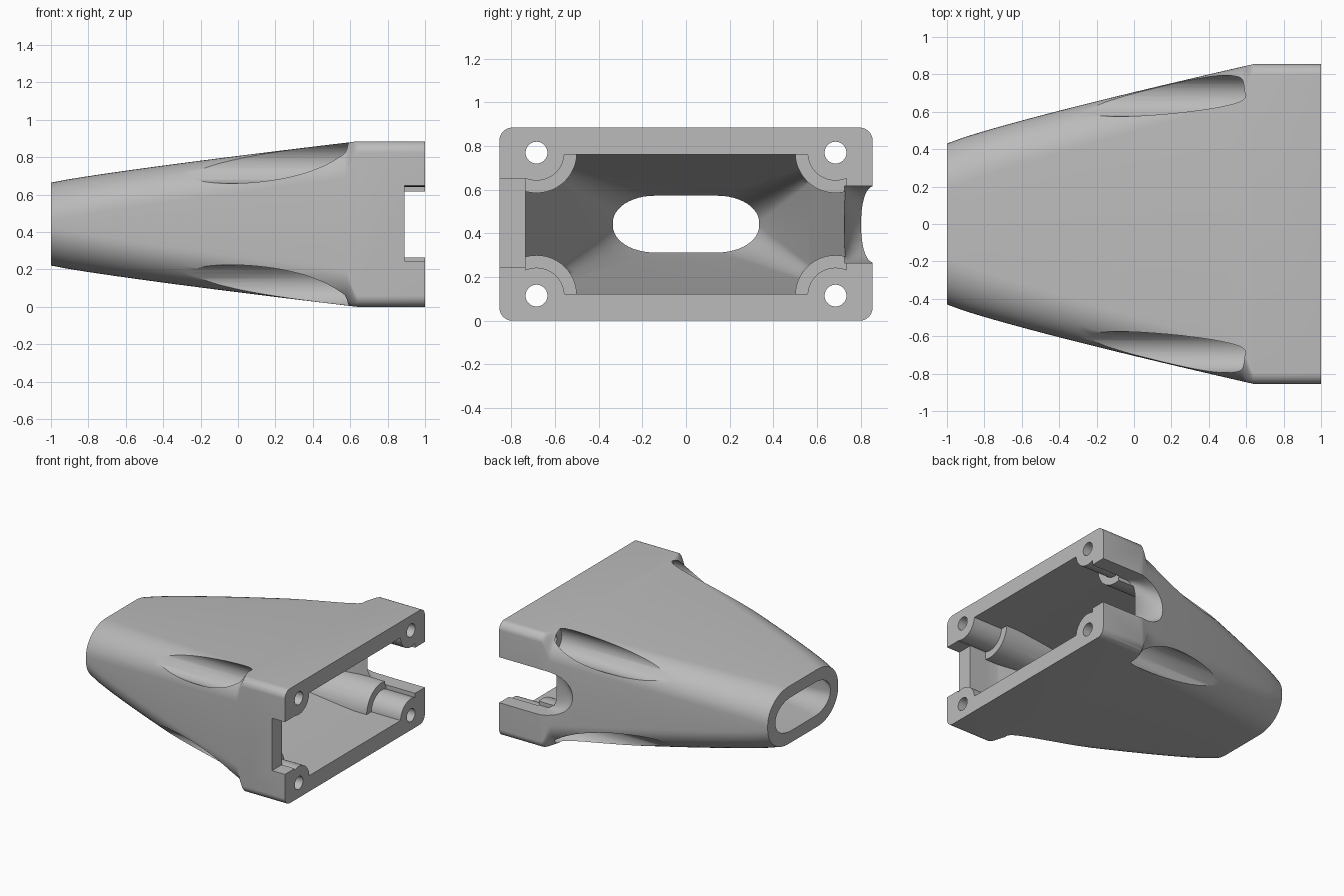
import bpy, bmesh, math
from mathutils import Matrix

cube = bpy.data.objects.get("Cube")
if cube:
    bpy.data.objects.remove(cube, do_unlink=True)

MID = 0.4425          # height of the long axis
TAPER_END = 0.64      # where the taper meets the straight collar
SCREW_Y, SCREW_Z = 0.685, 0.3275

grey = bpy.data.materials.new("light_grey")
grey.use_nodes = True
grey.diffuse_color = (0.5, 0.5, 0.5, 1)
grey.node_tree.nodes["Principled BSDF"].inputs["Base Color"].default_value = (0.5, 0.5, 0.5, 1)


def finish(bm, name):
    bmesh.ops.recalc_face_normals(bm, faces=bm.faces)
    mesh = bpy.data.meshes.new(name)
    bm.to_mesh(mesh)
    bm.free()
    obj = bpy.data.objects.new(name, mesh)
    bpy.context.collection.objects.link(obj)
    mesh.materials.append(grey)
    return obj


def skin(name, outlines):
    """Join matching outlines into one closed solid."""
    bm = bmesh.new()
    rings = [[bm.verts.new(p) for p in outline] for outline in outlines]
    for a, b in zip(rings, rings[1:]):
        for i in range(len(a)):
            j = (i + 1) % len(a)
            bm.faces.new((a[i], a[j], b[j], b[i]))
    bm.faces.new(rings[0])
    bm.faces.new(rings[-1])
    return finish(bm, name)


def rounded_rect(x, hy, hz, ry, rz, steps=12):
    """Rectangle across x with elliptical corners."""
    pts = []
    for q, (sy, sz) in enumerate([(1, 1), (-1, 1), (-1, -1), (1, -1)]):
        for i in range(steps + 1):
            a = (q + i / steps) * math.pi / 2
            pts.append((x, sy * (hy - ry) + ry * math.cos(a),
                        MID + sz * (hz - rz) + rz * math.sin(a)))
    return pts


def taper(x, narrow, wide):
    t = min(max((x + 1) / (TAPER_END + 1), 0), 1)
    return [a + (b - a) * t ** 0.88 for a, b in zip(narrow, wide)]


def shell_section(x):
    # Corners stay soft along the taper and tighten where the collar begins
    hy, hz, ry, rz = taper(x, (0.43, 0.2215, 0.25, 0.205), (0.855, 0.4425, 0.19, 0.19))
    k = min(max((x - 0.57) / (TAPER_END - 0.57), 0), 1)
    k = k * k * (3 - 2 * k)
    return rounded_rect(x, hy, hz, ry + (0.06 - ry) * k, rz + (0.06 - rz) * k)


def cavity_section(x):
    return rounded_rect(x, *taper(x, (0.335, 0.13, 0.19, 0.122), (0.735, 0.32, 0.005, 0.005)))


def rod(name, x0, x1, radius, sy, sz):
    bm = bmesh.new()
    place = Matrix.Translation(((x0 + x1) / 2, sy * SCREW_Y, MID + sz * SCREW_Z))
    bmesh.ops.create_cone(bm, cap_ends=True, segments=48, radius1=radius, radius2=radius,
                          depth=x1 - x0, matrix=place @ Matrix.Rotation(math.pi / 2, 4, 'Y'))
    return finish(bm, name)


def slot_section(y, depth):
    """Slot outline across y, open towards the collar, with a curved end."""
    pts = [(1.1, y, 0.265), (1.1, y, 0.617)]
    for i in range(25):
        a = math.pi * (0.5 + i / 24)
        pts.append((0.68 + depth * math.cos(a), y, 0.441 + 0.176 * math.sin(a)))
    return pts


def cut(target, cutter):
    mod = target.modifiers.new("cut", 'BOOLEAN')
    mod.operation = 'DIFFERENCE'
    mod.solver = 'EXACT'
    mod.object = cutter
    bpy.context.view_layer.objects.active = target
    bpy.ops.object.modifier_apply(modifier=mod.name)
    bpy.data.objects.remove(cutter, do_unlink=True)


# Outer shell and the cavity that hollows it
stations = [-1 + 1.57 * i / 18 for i in range(19)]
blend = [0.57 + (TAPER_END - 0.57) * i / 6 for i in range(1, 7)]
shell = skin("tapered_housing", [shell_section(x) for x in stations + blend + [1]])
cavity = skin("cavity", [cavity_section(x) for x in [-1.05] + stations + [TAPER_END, 1.05]])

# Stepped screw bosses stay solid inside the cavity
corners = [(sy, sz) for sy in (-1, 1) for sz in (-1, 1)]
for sy, sz in corners:
    cut(cavity, rod("boss_front", 0.7, 1, 0.128, sy, sz))
    cut(cavity, rod("boss_back", -0.5, 0.75, 0.185, sy, sz))
cut(shell, cavity)

# Screw head pockets and through holes
for sy, sz in corners:
    cut(shell, rod("screw_pocket", -0.7, 0.66, 0.11, sy, sz))
    cut(shell, rod("screw_hole", 0.5, 1.1, 0.05, sy, sz))

# Shallow notch in the front wall
notch = [(0.89, 0.245), (1.1, 0.245), (1.1, 0.65), (0.89, 0.65)]
cut(shell, skin("front_notch", [[(x, y, z) for x, z in notch] for y in (-1, -0.73)]))

# Deep opening in the back wall, its curved end flaring outwards
flare = [(0.726, 0.09), (0.745, 0.17), (0.77, 0.225), (0.80, 0.27), (0.88, 0.36)]
cut(shell, skin("back_opening", [slot_section(y, depth) for y, depth in flare]))

# Smooth the lofted skin and keep the cut edges crisp
bpy.ops.object.select_all(action='DESELECT')
shell.select_set(True)
bpy.context.view_layer.objects.active = shell
bpy.ops.object.shade_smooth_by_angle(angle=math.radians(30))
